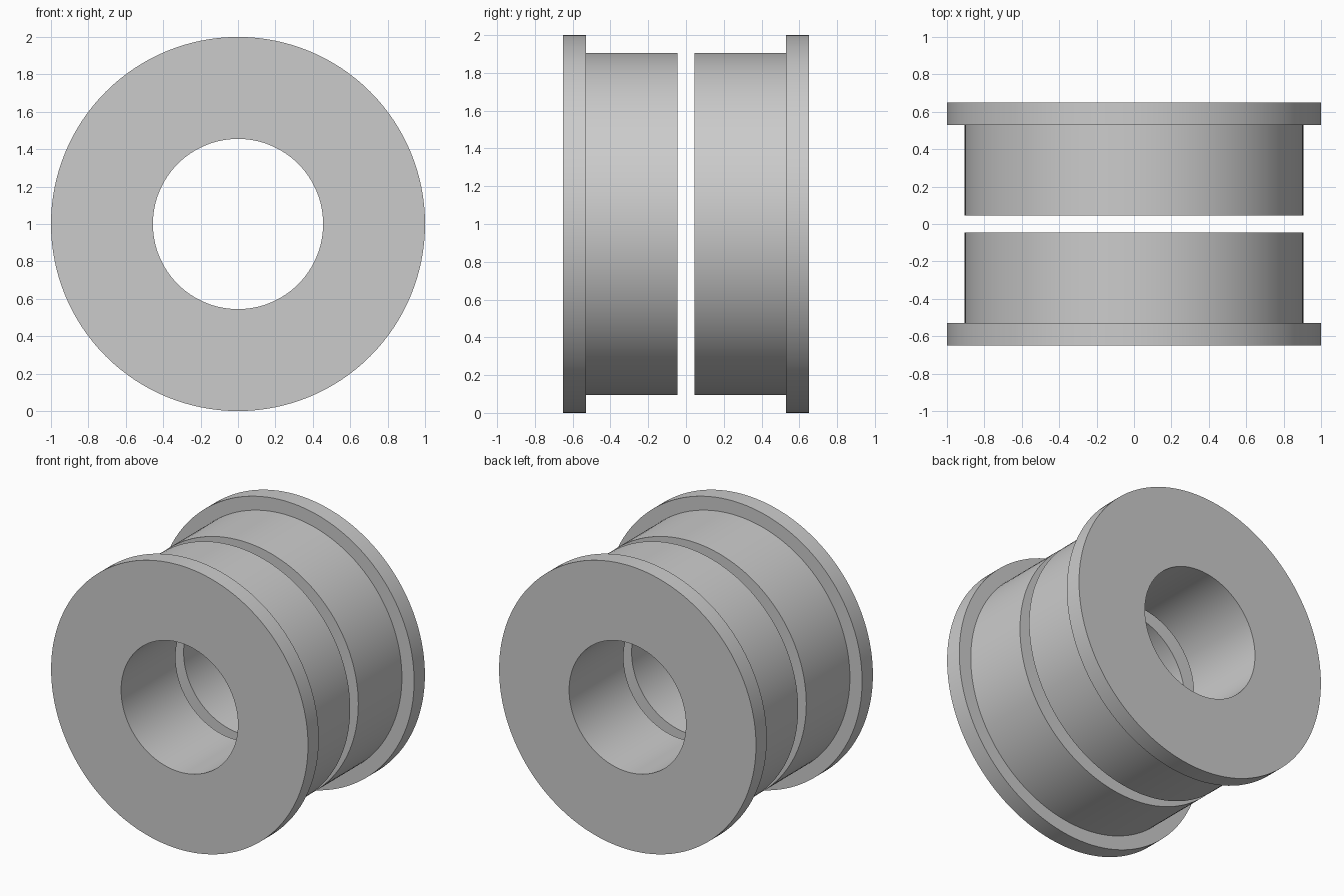
import bpy
import math

SEGMENTS = 128
BORE, BODY, FLANGE = 0.455, 0.905, 1.0
INNER_END, SHOULDER, OUTER_END = 0.045, 0.53, 0.65

if "Cube" in bpy.data.objects:
    bpy.data.objects.remove(bpy.data.objects["Cube"], do_unlink=True)

grey = bpy.data.materials.new("plain grey")
grey.use_nodes = True
colour = (0.6, 0.6, 0.6, 1)
grey.diffuse_color = colour
grey.node_tree.nodes["Principled BSDF"].inputs["Base Color"].default_value = colour

# Closed section of a flanged bushing: (radius, distance from the middle)
PROFILE = [(BORE, INNER_END), (BODY, INNER_END), (BODY, SHOULDER),
           (FLANGE, SHOULDER), (FLANGE, OUTER_END), (BORE, OUTER_END)]


def flanged_bushing(name, side):
    """Revolve the section around the y axis; side is -1 front, 1 back."""
    verts, faces = [], []
    n = len(PROFILE)
    for i in range(SEGMENTS):
        a = 2 * math.pi * i / SEGMENTS
        verts += [(r * math.cos(a), side * d, 1 + r * math.sin(a)) for r, d in PROFILE]
        j = (i + 1) % SEGMENTS
        for k in range(n):
            m = (k + 1) % n
            quad = (i * n + k, i * n + m, j * n + m, j * n + k)
            faces.append(quad if side < 0 else quad[::-1])
    mesh = bpy.data.meshes.new(name)
    mesh.from_pydata(verts, [], faces)
    mesh.materials.append(grey)
    obj = bpy.data.objects.new(name, mesh)
    bpy.context.collection.objects.link(obj)

    # Consistent outward faces, smooth walls and crisp rims
    bpy.ops.object.select_all(action="DESELECT")
    obj.select_set(True)
    bpy.context.view_layer.objects.active = obj
    bpy.ops.object.mode_set(mode="EDIT")
    bpy.ops.mesh.select_all(action="SELECT")
    bpy.ops.mesh.normals_make_consistent(inside=False)
    bpy.ops.object.mode_set(mode="OBJECT")
    bpy.ops.object.shade_smooth_by_angle(angle=math.radians(30))


flanged_bushing("front_flanged_bushing", -1)
flanged_bushing("back_flanged_bushing", 1)
